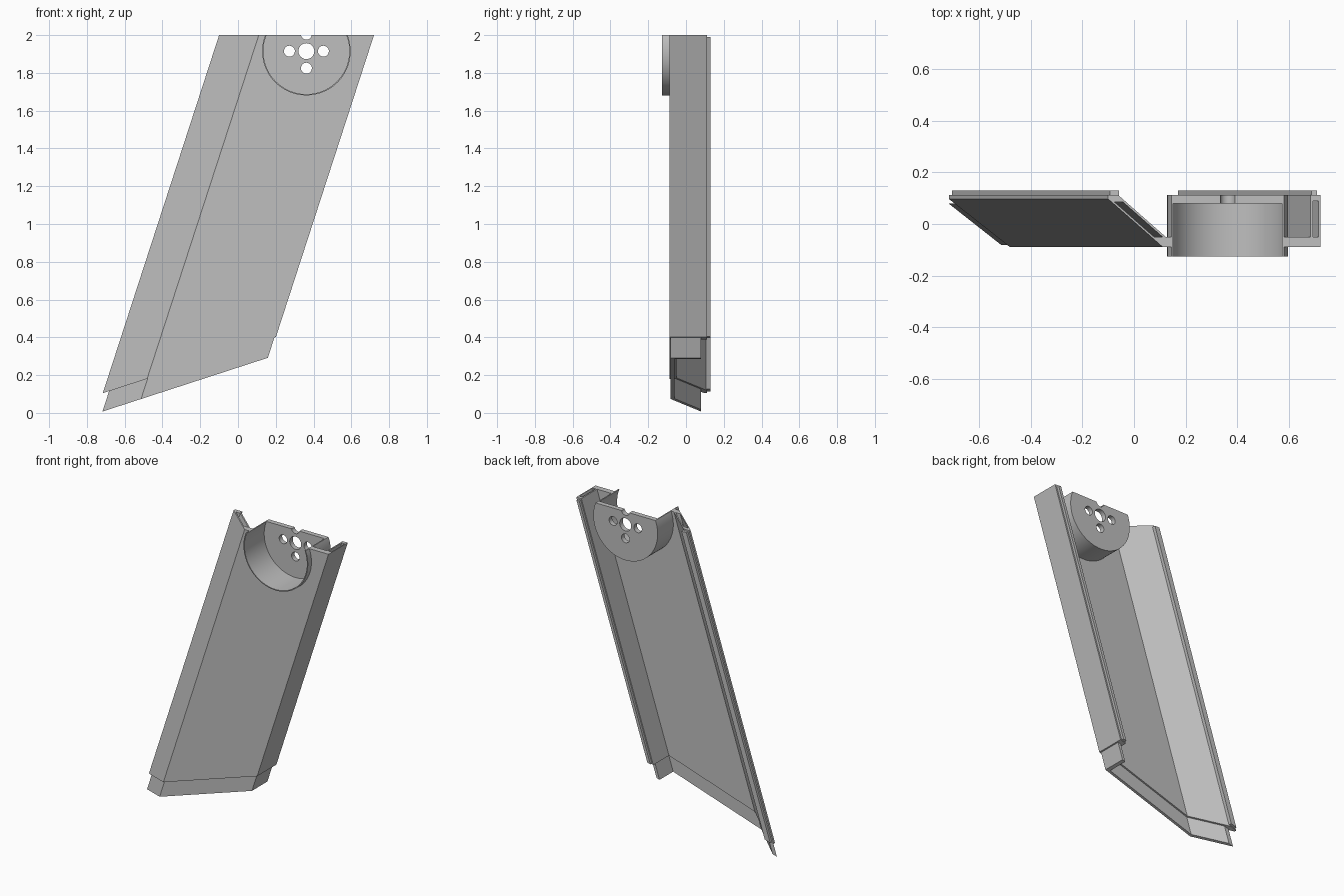
import bpy, bmesh, math
from mathutils import Matrix

if "Cube" in bpy.data.objects:
    bpy.data.objects.remove(bpy.data.objects["Cube"], do_unlink=True)

LEAN = math.tan(math.radians(18))    # sideways lean per unit of height
TOP = 2.0
FRONT, BACK, SIDE = -0.088, 0.112, 0.72
CREASE, SLANT = 0.11, 1.135          # slanted panel: crease x and x-run per y
WALL = 0.037

grey = bpy.data.materials.new("plain grey")
grey.use_nodes = True
grey.diffuse_color = (0.52, 0.52, 0.52, 1)
grey.node_tree.nodes["Principled BSDF"].inputs["Base Color"].default_value = grey.diffuse_color


def finish(name, bm):
    bmesh.ops.recalc_face_normals(bm, faces=bm.faces)
    mesh = bpy.data.meshes.new(name)
    bm.to_mesh(mesh)
    bm.free()
    mesh.materials.append(grey)
    obj = bpy.data.objects.new(name, mesh)
    bpy.context.collection.objects.link(obj)
    return obj


def prism(name, outline, bottom, top):
    """Slide an (x, y) outline along the lean between two planes z = slope * x + height."""
    bm = bmesh.new()

    def ring(plane):
        slope, height = plane
        verts = []
        for x, y in outline:
            z = (slope * (x - LEAN * TOP) + height) / (1 - slope * LEAN)
            verts.append(bm.verts.new((x + LEAN * (z - TOP), y, z)))
        return verts

    low, high = ring(bottom), ring(top)
    bm.faces.new(low)
    bm.faces.new(high)
    for i in range(len(low)):
        j = (i + 1) % len(low)
        bm.faces.new((low[i], low[j], high[j], high[i]))
    return finish(name, bm)


def disc(name, x, z, radius, y0, y1, sides=96):
    """Cylinder lying along y."""
    bm = bmesh.new()
    place = Matrix.Translation((x, (y0 + y1) / 2, z)) @ Matrix.Rotation(math.pi / 2, 4, 'X')
    bmesh.ops.create_cone(bm, cap_ends=True, segments=sides, radius1=radius,
                          radius2=radius, depth=y1 - y0, matrix=place)
    return finish(name, bm)


def cut(obj, cutters):
    for cutter in cutters:
        mod = obj.modifiers.new("cut", 'BOOLEAN')
        mod.operation, mod.solver, mod.object = 'DIFFERENCE', 'EXACT', cutter
        bpy.context.view_layer.objects.active = obj
        bpy.ops.object.modifier_apply(modifier=mod.name)
        bpy.data.objects.remove(cutter, do_unlink=True)


def slant_x(y, inset):
    return CREASE - (y - FRONT) * SLANT + inset * math.hypot(1, SLANT)


def layer(inset, back):
    """Slanted panel, front and side wall at one depth inside the shell."""
    y = FRONT + inset
    return [(slant_x(back, inset), back), (slant_x(y, inset), y),
            (SIDE - inset, y), (SIDE - inset, back)]


shell_end, tongue_end, top_end = (LEAN, 0.337), (LEAN, 0.2403), (0, TOP)

# Main shell: an open channel with a blunted outer edge
outer = layer(0, BACK)
outer[0:1] = [(-0.10, BACK), (-0.10, 0.097)]
shell = prism("shell", outer + layer(WALL, BACK)[::-1], shell_end, top_end)

# Joining slots in the top ends of both side walls
slot_floor, slot_roof = (0, 1.9), (0, 2.1)
slant_slot = [(slant_x(y, d), y) for y, d in
              ((-0.05, 0.007), (0.085, 0.007), (0.085, 0.029), (-0.05, 0.029))]
side_slot = [(0.692, -0.05), (0.714, -0.05), (0.714, 0.089), (0.692, 0.089)]
CX, CZ = 0.362, 1.915
cut(shell, [prism("slant_slot", slant_slot, slot_floor, slot_roof),
            prism("side_slot", side_slot, slot_floor, slot_roof),
            disc("bore", CX, CZ, 0.231, -0.3, 0.05)])

# Thin joining tongue at the lower end
prism("lower_tongue", layer(0.007, 0.08) + layer(0.026, 0.08)[::-1],
      tongue_end, (LEAN, 0.36))

# Raised lips along the back edges
for name, x0, x1 in (("right_lip", -0.09, -0.054), ("left_lip", 0.69, 0.71)):
    prism(name, [(x0, 0.107), (x1, 0.107), (x1, 0.129), (x0, 0.129)],
          (LEAN, 0.342), (0, 1.99))

# Round cup, open at the front, with a drilled back plate and a flat top
cup = disc("round_cup", CX, CZ, 0.234, -0.126, BACK)
cutters = [disc("hollow", CX, CZ, 0.2275, -0.3, 0.08),
           disc("centre_hole", CX, CZ, 0.042, 0, 0.3, 48)]
for dx, dz in ((1, 0), (-1, 0), (0, 1), (0, -1)):
    cutters.append(disc("bolt_hole", CX + dx * 0.09, CZ + dz * 0.09, 0.029, 0, 0.3, 32))
cutters.append(prism("trim", [(-1, -1), (2, -1), (2, 1), (-1, 1)], top_end, (0, 2.5)))
cut(cup, cutters)

# Smooth the round walls, keep the edges sharp
bpy.ops.object.select_all(action='DESELECT')
cup.select_set(True)
bpy.context.view_layer.objects.active = cup
bpy.ops.object.shade_smooth_by_angle(angle=math.radians(30))
